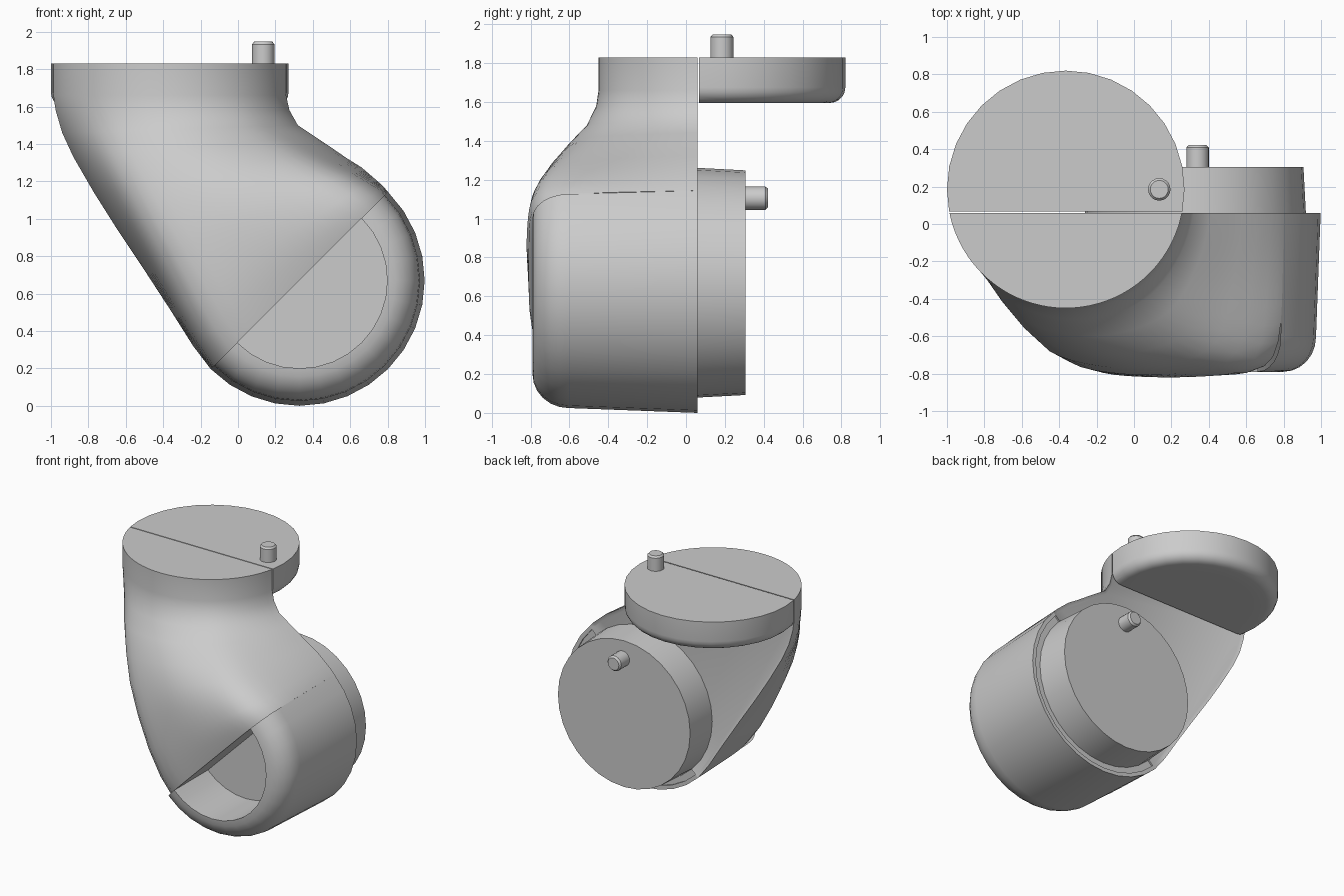
import bpy, bmesh, math
from mathutils import Matrix, Vector

cube = bpy.data.objects.get("Cube")
if cube:
    bpy.data.objects.remove(cube, do_unlink=True)

grey = bpy.data.materials.new("light grey")
grey.use_nodes = True
grey.diffuse_color = (0.6, 0.6, 0.6, 1)
grey.node_tree.nodes["Principled BSDF"].inputs["Base Color"].default_value = (0.6, 0.6, 0.6, 1)

BACK = 0.06            # back plane of the casing
JX, JZ = 0.328, 0.67   # axis of the lower joint
TX, TY, TR = -0.365, 0.185, 0.635   # axis and radius of the upper joint


def finish(bm, name, angle=35):
    """Turn a bmesh into a shaded grey object."""
    bmesh.ops.recalc_face_normals(bm, faces=bm.faces)
    me = bpy.data.meshes.new(name)
    bm.to_mesh(me)
    bm.free()
    ob = bpy.data.objects.new(name, me)
    bpy.context.collection.objects.link(ob)
    me.materials.append(grey)
    bpy.ops.object.select_all(action='DESELECT')
    ob.select_set(True)
    bpy.context.view_layer.objects.active = ob
    bpy.ops.object.shade_smooth_by_angle(angle=math.radians(angle))
    return ob


def lathe(profile, matrix, start=0.0, sweep=math.tau, steps=32):
    """Spin a (radius, height) profile about local z."""
    bm = bmesh.new()
    vs = [bm.verts.new((r * math.cos(start), r * math.sin(start), h)) for r, h in profile]
    es = [bm.edges.new(p) for p in zip(vs, vs[1:])]
    bmesh.ops.spin(bm, geom=vs + es, cent=(0, 0, 0), axis=(0, 0, 1),
                   angle=sweep, steps=steps)
    bmesh.ops.remove_doubles(bm, verts=bm.verts, dist=1e-4)
    bmesh.ops.transform(bm, matrix=matrix, verts=bm.verts)
    return bm


def arc(cr, ch, rr, rh, a0, a1, n=6):
    """Points of an elliptical corner for a lathe profile."""
    angs = [math.radians(a0 + (a1 - a0) * i / n) for i in range(n + 1)]
    return [(cr + rr * math.cos(a), ch + rh * math.sin(a)) for a in angs]


FRONT_AXIS = Matrix.Rotation(math.pi / 2, 4, 'X')   # local z points to the front (-y)
joint = Matrix.Translation((JX, 0, JZ)) @ FRONT_AXIS

# Lower cap: half drum with rounded front edge and a half-round pocket
cap = [(0, -BACK + 0.012), (0.64, -BACK + 0.012), (0.64, -BACK), (0.67, -BACK)]
cap += arc(0.47, 0.605, 0.175, 0.185, 0, 90) + [(0.47, 0.37), (0, 0.37)]
finish(lathe(cap, joint, math.radians(-135), math.pi, 16), "lower_cap")

# Back disc on the lower joint
finish(lathe([(0, -0.04), (0.592, -0.04), (0.578, -0.305), (0, -0.305)], joint), "back_disc")

# Upper rear half disc, rounded below and cut flat along the seam
disc = [(0, 1.595), (0.45, 1.595)] + arc(TR - 0.08, 1.675, 0.08, 0.08, -90, 0, 5)
disc += [(TR, 1.83), (0, 1.83)]
bm = lathe(disc, Matrix.Translation((TX, TY, 0)))
bmesh.ops.bisect_plane(bm, geom=bm.verts[:] + bm.edges[:] + bm.faces[:], dist=1e-5,
                       plane_co=(0, BACK + 0.007, 0), plane_no=(0, -1, 0), clear_outer=True)
bmesh.ops.edgeloop_fill(bm, edges=[e for e in bm.edges if e.is_boundary])
finish(bm, "upper_rear_disc")

# Stop pins on both joints
pin = [(0, -0.02), (0.06, -0.02), (0.06, 0.103), (0.048, 0.117), (0, 0.117)]
finish(lathe(pin, Matrix.Translation((0.135, TY, 1.83)), steps=20), "upper_pin", 30)
back_pin = Matrix.Translation((0.34, 0.305, 1.105)) @ Matrix.Rotation(-math.pi / 2, 4, 'X')
finish(lathe(pin, back_pin, steps=20), "back_pin", 30)

# Casing: loft from the round upper collar to the boxy lower joint
# (left end, right end, front depth, boxiness)
chord = 0.67 * math.sqrt(0.5)
sections = [
    ((-0.987, 1.83), (0.257, 1.83), -0.45, 0),
    ((-0.987, 1.66), (0.257, 1.66), -0.45, 0),
    ((-0.975, 1.58), (0.275, 1.58), -0.462, 0.03),
    ((-0.94, 1.46), (0.32, 1.50), -0.51, 0.1),
    ((-0.88, 1.33), (0.41, 1.44), -0.60, 0.22),
    ((-0.77, 1.14), (0.50, 1.38), -0.70, 0.38),
    ((-0.65, 0.95), (0.58, 1.325), -0.77, 0.55),
    ((-0.51, 0.74), (0.66, 1.275), -0.808, 0.72),
    ((-0.36, 0.51), (0.73, 1.215), -0.82, 0.88),
    ((-0.24, 0.32), (0.775, 1.175), -0.81, 0.96),
    ((JX - chord, JZ - chord), (JX + chord, JZ + chord), -0.79, 1),
]
N = 36


def outline(a, w):
    """Unit cross-section at angle a: disc segment blended to a rounded box."""
    c, s = math.cos(a), math.sin(a)
    off = TY - BACK
    t = -off * s + math.sqrt(TR ** 2 - (off * c) ** 2)
    round_pt = Vector((t * c / math.sqrt(TR ** 2 - off ** 2), t * s / (TR - off)))
    k = (abs(c) ** 7 + abs(s) ** 7) ** (-1 / 7)
    box_pt = Vector((k * c * (1 - 0.035 * k * s), k * s))
    return round_pt.lerp(box_pt, w)


bm = bmesh.new()
rings = []
for left, right, front, w in sections:
    left, right = Vector(left), Vector(right)
    mid, half = (left + right) / 2, (right - left) / 2
    ring = []
    for i in range(N + 1):
        u, v = outline(math.pi * (1 - i / N), w)
        p = mid + half * u
        ring.append(bm.verts.new((p.x, BACK + (front - BACK) * max(v, 0), p.y)))
    rings.append(ring)
for a, b in zip(rings, rings[1:]):
    for i in range(N):
        bm.faces.new((a[i], a[i + 1], b[i + 1], b[i]))
bm.faces.new(rings[0])
bm.faces.new(rings[-1])
back = bm.faces.new([r[0] for r in rings] + [r[-1] for r in reversed(rings)])
bmesh.ops.recalc_face_normals(bm, faces=bm.faces)
# Shallow recess leaving a thin rim around the back
bmesh.ops.inset_region(bm, faces=[back], thickness=0.025, use_even_offset=True)
bmesh.ops.translate(bm, verts=back.verts[:], vec=(0, -0.012, 0))
finish(bm, "casing", 40)
